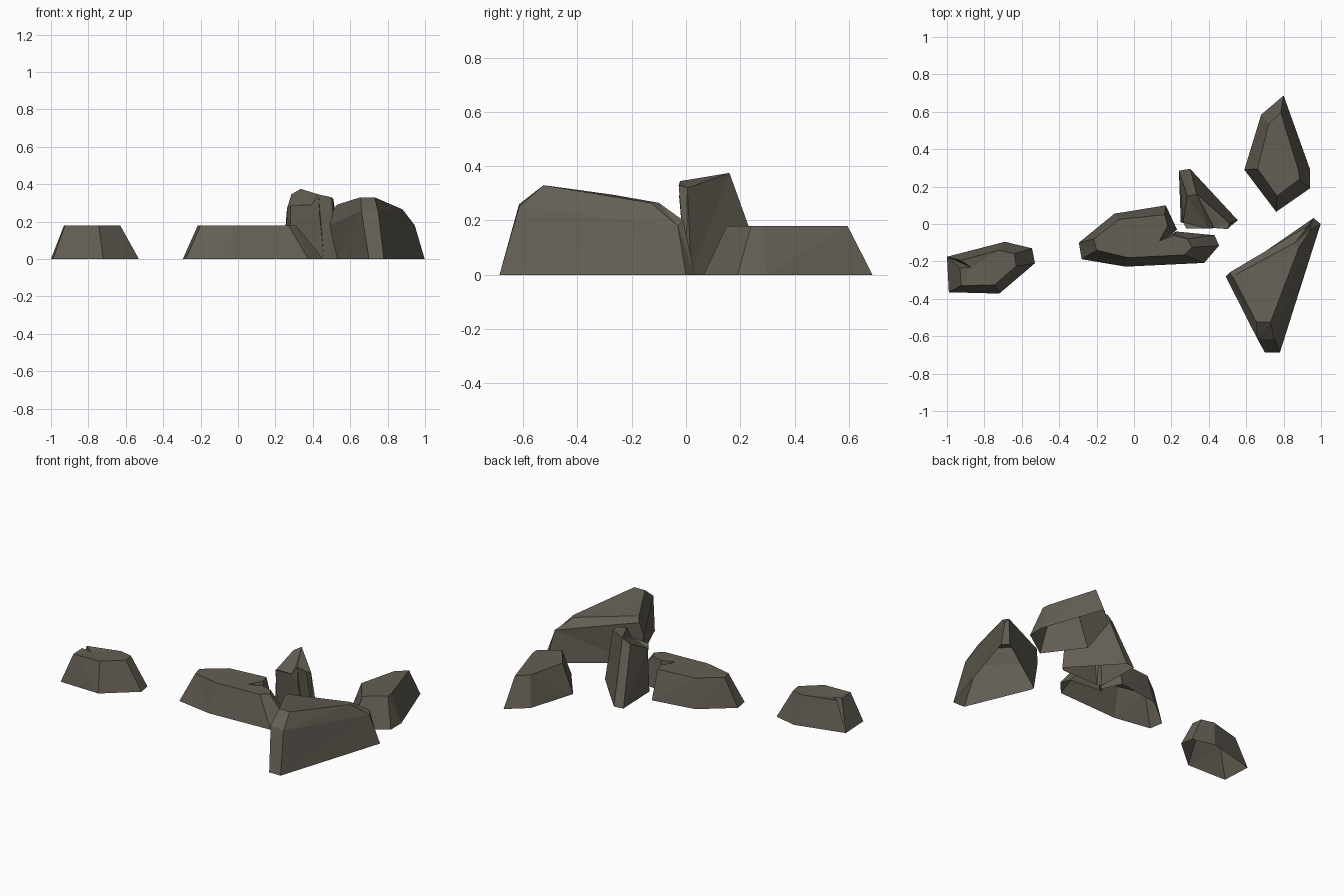
import bpy, bmesh

stone = bpy.data.materials.new("dark stone")
stone.diffuse_color = (0.127, 0.113, 0.090, 1)


def rock(name, *rings):
    """Loft closed rings of (x, y, z) points, bottom to top; cap the top, leave the base open."""
    bm = bmesh.new()
    loops = [[bm.verts.new(p) for p in ring] for ring in rings]
    n = len(loops[0])
    for lo, hi in zip(loops, loops[1:]):
        for i in range(n):
            j = (i + 1) % n
            bm.faces.new((lo[i], lo[j], hi[j], hi[i]))
    bm.faces.new(loops[-1])
    bmesh.ops.remove_doubles(bm, verts=bm.verts[:], dist=0.001)
    bmesh.ops.triangulate(bm, faces=bm.faces[:])
    mesh = bpy.data.meshes.new(name)
    bm.to_mesh(mesh)
    bm.free()
    mesh.materials.append(stone)
    ob = bpy.data.objects.new(name, mesh)
    bpy.context.collection.objects.link(ob)
    return ob


def level(z, pts):
    return [(x, y, z) for x, y in pts]


# Left rock, with a small crack in its back left rim
rock("left_rock",
     level(0, [(-1, -.175), (-.99, -.365), (-.72, -.372), (-.53, -.21),
               (-.545, -.13), (-.69, -.095), (-1, -.175), (-1, -.175)]),
     level(.18, [(-.93, -.235), (-.925, -.33), (-.745, -.325), (-.63, -.225),
                 (-.64, -.16), (-.72, -.14), (-.925, -.195)]) + [(-.87, -.232, .172)])

# Middle rock, with a narrow notch behind
rock("middle_rock",
     level(0, [(-.295, -.10), (-.28, -.188), (-.045, -.228), (.375, -.208), (.455, -.115),
               (.43, -.06), (.225, -.04), (.205, -.05), (.23, -.03), (.17, .10), (-.105, .055)]),
     level(.18, [(-.215, -.08), (-.20, -.14), (-.03, -.18), (.27, -.165), (.31, -.125),
                 (.285, -.08), (.215, -.06), (.135, -.09), (.18, -.01), (.165, .05),
                 (-.08, .025)]))

# Tall pointed rock, with a small chip in its front rim
rock("pointed_rock",
     [(.24, .285, 0), (.25, .01, 0), (.28, 0, 0), (.42, 0, 0),
      (.45, 0, 0), (.46, 0, 0), (.53, 0, 0), (.555, .02, 0), (.30, .295, 0)],
     [(.285, .15, .345), (.262, .01, .27), (.28, -.025, .285), (.395, -.025, .29),
      (.437, -.02, .23), (.43, -.022, .345), (.50, -.027, .33), (.51, .005, .32),
      (.335, .16, .375)])

# Back rock
rock("back_rock",
     level(0, [(.80, .687), (.68, .585), (.59, .29), (.76, .065), (.94, .19), (.94, .295)]),
     level(.18, [(.785, .595), (.72, .535), (.66, .295), (.765, .15), (.885, .24), (.88, .285)]))

# Large front rock: undercut on the left, bevelled along the top
rock("front_rock",
     [(.53, -.265, 0), (.53, -.285, 0), (.70, -.687, 0), (.78, -.687, 0),
      (.998, 0, 0), (.96, .032, 0)],
     [(.51, -.26, .265), (.49, -.28, .18), (.66, -.615, .26), (.75, -.615, .25),
      (.945, -.03, .18), (.93, -.01, .20)],
     [(.545, -.27, .295), (.53, -.285, .29), (.655, -.525, .33), (.73, -.525, .33),
      (.88, -.13, .265), (.86, -.10, .265)])
